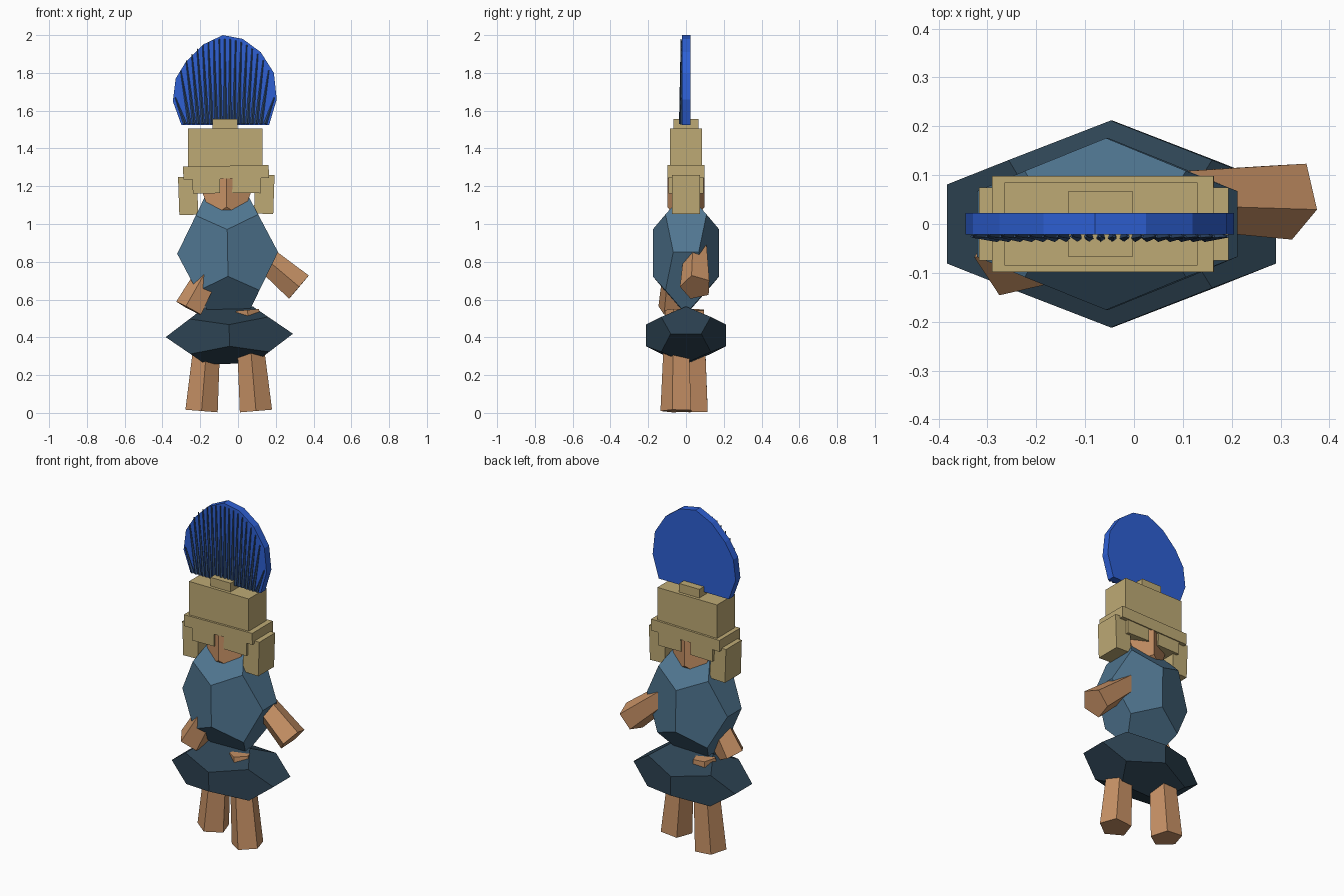
import bpy, bmesh, math
from mathutils import Vector, Matrix

if "Cube" in bpy.data.objects:
    bpy.data.objects.remove(bpy.data.objects["Cube"])

PHI = (1 + 5 ** 0.5) / 2


def material(name, rgb):
    m = bpy.data.materials.new(name)
    m.diffuse_color = [((c / 255 + 0.055) / 1.055) ** 2.4 for c in rgb] + [1]
    m.use_nodes = True
    m.node_tree.nodes["Principled BSDF"].inputs["Base Color"].default_value = m.diffuse_color
    return m


SLATE = material("slate_blue", (80, 118, 145))
DARK = material("dark_slate", (46, 68, 84))
SKIN = material("tan_skin", (200, 146, 102))
GOLD = material("dull_gold", (190, 170, 117))
BLUE = material("plume_blue", (46, 96, 212))
NAVY = material("rib_slate", (52, 80, 118))


def finish(name, bm, mat):
    bmesh.ops.recalc_face_normals(bm, faces=bm.faces)
    me = bpy.data.meshes.new(name)
    bm.to_mesh(me)
    bm.free()
    me.materials.append(mat)
    ob = bpy.data.objects.new(name, me)
    bpy.context.collection.objects.link(ob)
    return ob


def gem(name, center, half, mat, tilt=0):
    """Stretched dodecahedron with an upright edge at the front."""
    bm = bmesh.new()
    signs = (-1, 1)
    pts = [(a, b, c) for a in signs for b in signs for c in signs]
    for a in signs:
        for b in signs:
            pts += [(0, a * PHI, b / PHI), (a / PHI, 0, b * PHI), (a * PHI, b / PHI, 0)]
    for p in pts:
        bm.verts.new(p)
    bmesh.ops.convex_hull(bm, input=bm.verts)
    bmesh.ops.dissolve_limit(bm, angle_limit=0.05, verts=bm.verts, edges=bm.edges)
    for v in bm.verts:
        v.co = Vector([v.co[i] * half[i] / PHI for i in range(3)])
    bm.transform(Matrix.Translation(center) @ Matrix.Rotation(math.radians(tilt), 4, 'Y'))
    return finish(name, bm, mat)


def limb(name, start, end, r0, r1, u, turn, mat, sides=5):
    """Tapered prism; its first corner lies at angle turn from direction u."""
    start, end = Vector(start), Vector(end)
    axis = (end - start).normalized()
    u = Vector(u)
    u = (u - axis * u.dot(axis)).normalized()
    w = axis.cross(u)
    bm = bmesh.new()
    rings = []
    for c, r in ((start, r0), (end, r1)):
        ring = []
        for i in range(sides):
            a = math.radians(turn) + math.tau * i / sides
            ring.append(bm.verts.new(c + r * (math.cos(a) * u + math.sin(a) * w)))
        rings.append(ring)
        bm.faces.new(ring)
    for i in range(sides):
        j = (i + 1) % sides
        bm.faces.new((rings[0][i], rings[0][j], rings[1][j], rings[1][i]))
    return finish(name, bm, mat)


def box(name, x, y, z, mat, tilt=0):
    bm = bmesh.new()
    bmesh.ops.create_cube(bm, size=1)
    size = [b - a for a, b in (x, y, z)]
    mid = [(a + b) / 2 for a, b in (x, y, z)]
    bm.transform(Matrix.Translation(mid) @ Matrix.Rotation(math.radians(tilt), 4, 'Y')
                 @ Matrix.Diagonal((*size, 1)))
    return finish(name, bm, mat)


# body
gem("torso", (-0.055, 0, 0.847), (0.267, 0.176, 0.325), SLATE, -1)
gem("skirt", (-0.046, 0, 0.41), (0.337, 0.212, 0.15), DARK, -1.5)
gem("head", (-0.06, 0, 1.17), (0.13, 0.098, 0.21), SKIN)

# legs, corner facing forward
limb("right_leg", (0.05, -0.045, 0.545), (0.095, -0.045, 0.01), 0.065, 0.09, (0, -1, 0), 0, SKIN)
limb("left_leg", (-0.15, 0.042, 0.545), (-0.193, 0.042, 0.01), 0.065, 0.09, (0, -1, 0), 0, SKIN)

# arms
limb("right_arm", (0.09, 0.055, 0.862), (0.322, 0.053, 0.665), 0.065, 0.085, (0.65, 0, 0.757), 16, SKIN)
limb("left_arm", (-0.12, -0.055, 0.80), (-0.255, -0.068, 0.55), 0.062, 0.082, (-0.88, 0, 0.47), 0, SKIN)

# helmet
box("helmet_crown", (-0.265, 0.13), (-0.085, 0.085), (1.30, 1.505), GOLD)
box("helmet_knob", (-0.135, -0.002), (-0.067, 0.067), (1.49, 1.557), GOLD)
box("helmet_brim", (-0.29, 0.163), (-0.098, 0.098), (1.24, 1.308), GOLD, -1)
box("left_brow_guard", (-0.24, -0.095), (-0.092, 0.092), (1.162, 1.25), GOLD, -1)
box("right_brow_guard", (-0.03, 0.12), (-0.092, 0.092), (1.164, 1.25), GOLD, 1)
box("left_cheek_flap", (-0.314, -0.214), (-0.075, 0.075), (1.048, 1.25), GOLD, -2)
box("right_cheek_flap", (0.088, 0.19), (-0.075, 0.075), (1.054, 1.26), GOLD, 2)

# plume plate
outline = [(-0.30, 1.525), (-0.345, 1.65), (-0.33, 1.77), (-0.275, 1.86), (-0.185, 1.95),
           (-0.08, 2.0), (0.025, 1.98), (0.12, 1.91), (0.19, 1.80), (0.205, 1.66), (0.165, 1.525)]
bm = bmesh.new()
face = bm.faces.new([bm.verts.new((x, -0.022, z)) for x, z in outline])
ext = bmesh.ops.extrude_face_region(bm, geom=[face])
bmesh.ops.translate(bm, vec=(0, 0.045, 0), verts=[v for v in ext["geom"] if isinstance(v, bmesh.types.BMVert)])
finish("plume", bm, BLUE)

# tapered ribs fanning over the front of the plume
RIBS = 19
for i in range(RIBS):
    t = 2 * i / (RIBS - 1) - 1
    foot = (-0.068 + 0.212 * t, -0.027, 1.53)
    tip = (-0.07 + 0.262 * t, -0.025, 1.67 + 0.31 * math.sqrt(max(0, 1 - t * t)))
    limb("plume_rib_%02d" % (i + 1), foot, tip, 0.010, 0.003, (0, -1, 0), 0, NAVY)
